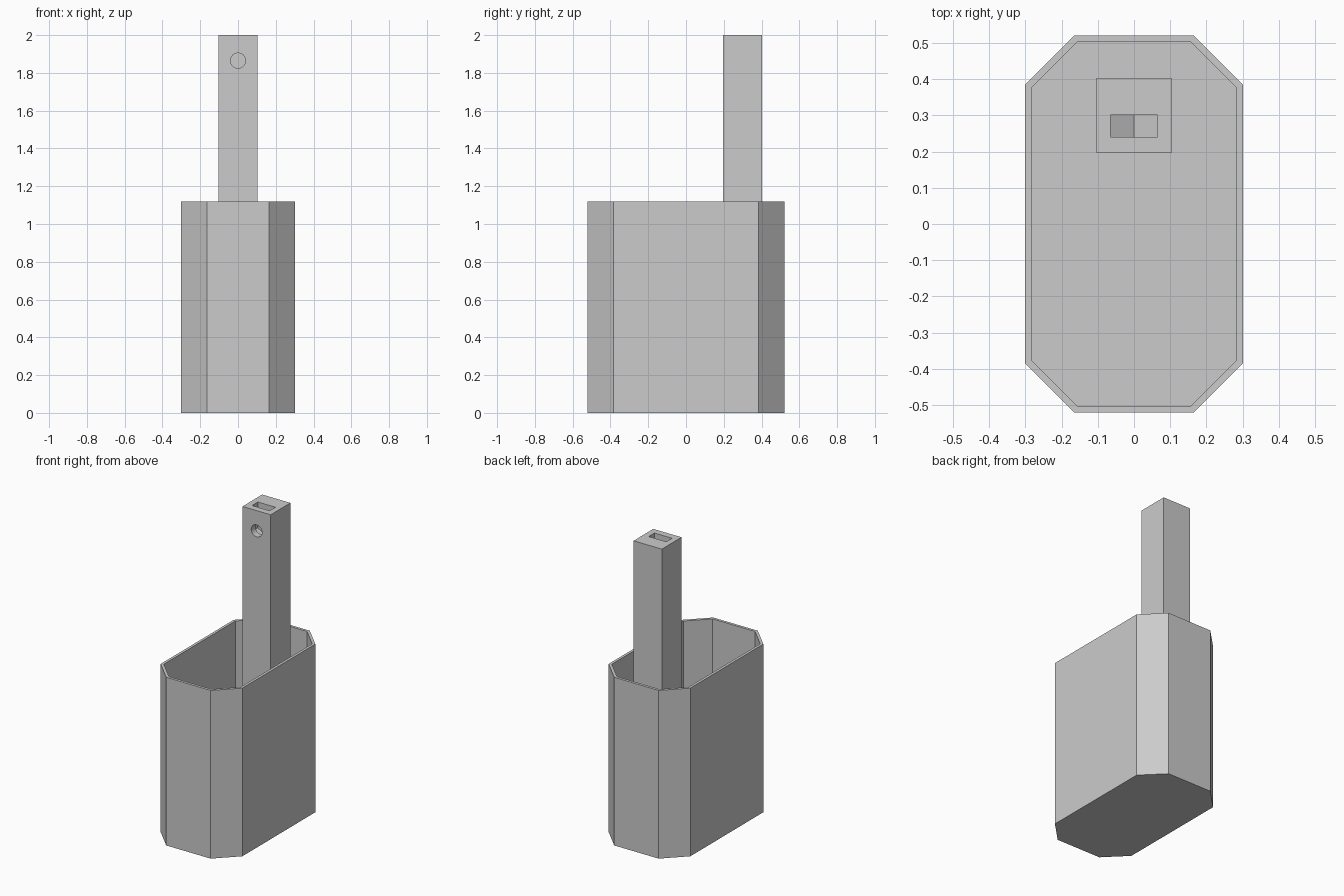
import bpy
import bmesh
from math import pi, cos, sin, tan

if "Cube" in bpy.data.objects:
    bpy.data.objects.remove(bpy.data.objects["Cube"], do_unlink=True)

grey = bpy.data.materials.new("plain grey")
grey.use_nodes = True
grey.diffuse_color = (0.6, 0.6, 0.6, 1)
grey.node_tree.nodes["Principled BSDF"].inputs["Base Color"].default_value = (0.6, 0.6, 0.6, 1)


def loft(name, rings):
    """Skin a stack of equal-length point rings and cap both ends."""
    bm = bmesh.new()
    loops = [[bm.verts.new(p) for p in ring] for ring in rings]
    for a, b in zip(loops, loops[1:]):
        for i in range(len(a)):
            j = (i + 1) % len(a)
            bm.faces.new((a[i], a[j], b[j], b[i]))
    bm.faces.new(loops[0][::-1])
    bm.faces.new(loops[-1])
    bmesh.ops.recalc_face_normals(bm, faces=bm.faces)
    mesh = bpy.data.meshes.new(name)
    bm.to_mesh(mesh)
    bm.free()
    mesh.materials.append(grey)
    obj = bpy.data.objects.new(name, mesh)
    bpy.context.collection.objects.link(obj)
    return obj


def octagon(hx, hy, cut, z):
    """Rectangle with chamfered corners."""
    return [(hx, cut - hy, z), (hx, hy - cut, z), (hx - cut, hy, z), (cut - hx, hy, z),
            (-hx, hy - cut, z), (-hx, cut - hy, z), (cut - hx, -hy, z), (hx - cut, -hy, z)]


def along_y(profile, y0, y1):
    return [[(x, y, z) for x, z in profile] for y in (y0, y1)]


# Open container: outside wall, rim, inside wall, floor
WALL, FLOOR, RIM = 0.018, 0.02, 1.12
outer = (0.301, 0.521, 0.137)
inner = (outer[0] - WALL, outer[1] - WALL, outer[2] - WALL * (2 - 2 ** 0.5))
loft("container", [octagon(*outer, 0), octagon(*outer, RIM),
                   octagon(*inner, RIM), octagon(*inner, FLOOR)])

# Square post standing on the container floor
W, Y0, Y1 = 0.104, 0.196, 0.403
post = loft("post", along_y([(-W, FLOOR), (W, FLOOR), (W, 2), (-W, 2)], Y0, Y1))

# Nut slot with a hexagonal bottom, and the round screw hole crossing it
HOLE_Z, half = 1.865, 0.065
side = half * tan(pi / 6)
slot = loft("nut_slot_cutter", along_y(
    [(-half, 2.1), (-half, HOLE_Z - side), (0, HOLE_Z - 2 * side),
     (half, HOLE_Z - side), (half, 2.1)], 0.24, 0.301))
circle = [(0.04 * cos(i * pi / 16), HOLE_Z + 0.04 * sin(i * pi / 16)) for i in range(32)]
hole = loft("screw_hole_cutter", along_y(circle, 0.1, 0.34))

for cutter in (slot, hole):
    cutter.hide_render = True
    mod = post.modifiers.new(cutter.name, "BOOLEAN")
    mod.operation = "DIFFERENCE"
    mod.solver = "EXACT"
    mod.object = cutter

# Apply the cuts and remove the cutters
bpy.context.view_layer.update()
cut_mesh = bpy.data.meshes.new_from_object(
    post.evaluated_get(bpy.context.evaluated_depsgraph_get()))
post.modifiers.clear()
post.data = cut_mesh
for cutter in (slot, hole):
    bpy.data.objects.remove(cutter, do_unlink=True)
